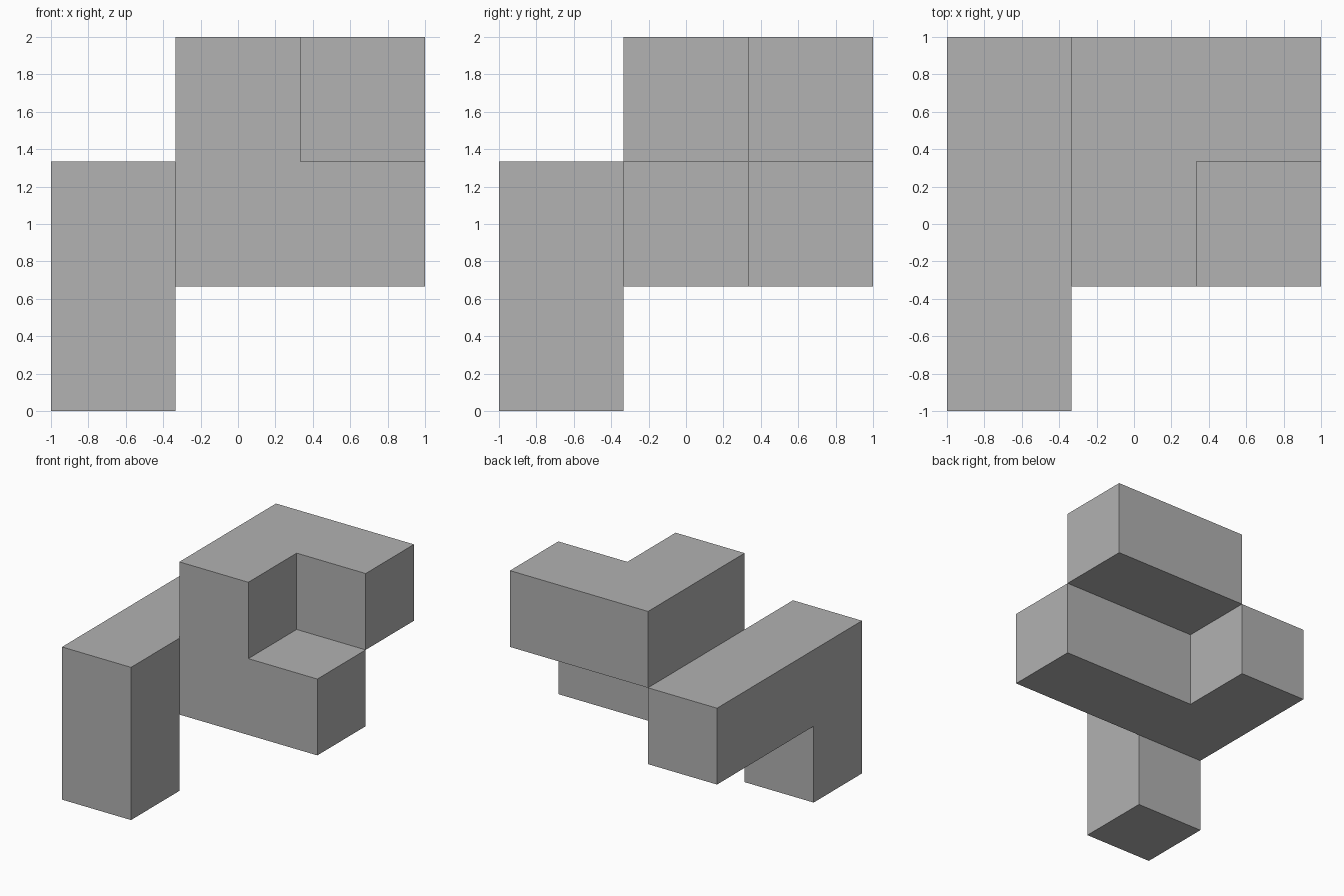
import bpy
import bmesh
from math import radians
from mathutils import Vector

cube = bpy.data.objects.get("Cube")
if cube:
    bpy.data.objects.remove(cube, do_unlink=True)

CELL = 2 / 3

# One flat grey for the whole piece
grey = bpy.data.materials.new("plain_grey")
grey.use_nodes = True
colour = (0.445, 0.445, 0.445, 1)
grey.diffuse_color = colour
grey.node_tree.nodes["Principled BSDF"].inputs["Base Color"].default_value = colour


def run(start, end):
    """Grid cells on a straight line between two cells."""
    a, b = Vector(start), Vector(end)
    steps = int(max(abs(c) for c in b - a))
    return {tuple(round(c) for c in a.lerp(b, i / max(steps, 1)))
            for i in range(steps + 1)}


# Arms of the puzzle piece, as cells (x, y, z) counted from right, front, bottom
front_leg = run((0, 0, 0), (0, 0, 1))
side_beam = run((0, 0, 1), (0, 2, 1))
cross_arm = run((0, 1, 1), (2, 1, 1))
riser = run((1, 1, 1), (1, 1, 2))
top_arm = run((1, 1, 2), (1, 2, 2))
back_arm = run((1, 2, 2), (2, 2, 2))
cells = front_leg | side_beam | cross_arm | riser | top_arm | back_arm

# Outer skin: a square wherever a cell has no neighbour
bm = bmesh.new()
for cell in cells:
    centre = (Vector(cell) + Vector((-1, -1, 0.5))) * CELL
    for axis in range(3):
        for sign in (-1, 1):
            n = Vector((0, 0, 0))
            n[axis] = sign
            if tuple(int(c) for c in Vector(cell) + n) in cells:
                continue
            u = Vector((0, 0, 0))
            u[(axis + 1) % 3] = 1
            v = n.cross(u)
            corners = (-u - v, u - v, u + v, v - u)
            bm.faces.new([bm.verts.new(centre + (n + c) * CELL / 2) for c in corners])

# Weld the squares and merge the flat ones into clean panels
bmesh.ops.remove_doubles(bm, verts=bm.verts[:], dist=0.001)
bmesh.ops.dissolve_limit(bm, angle_limit=radians(1), verts=bm.verts[:], edges=bm.edges[:])

mesh = bpy.data.meshes.new("puzzle_piece")
bm.to_mesh(mesh)
bm.free()
mesh.materials.append(grey)
piece = bpy.data.objects.new("puzzle_piece", mesh)
bpy.context.collection.objects.link(piece)
